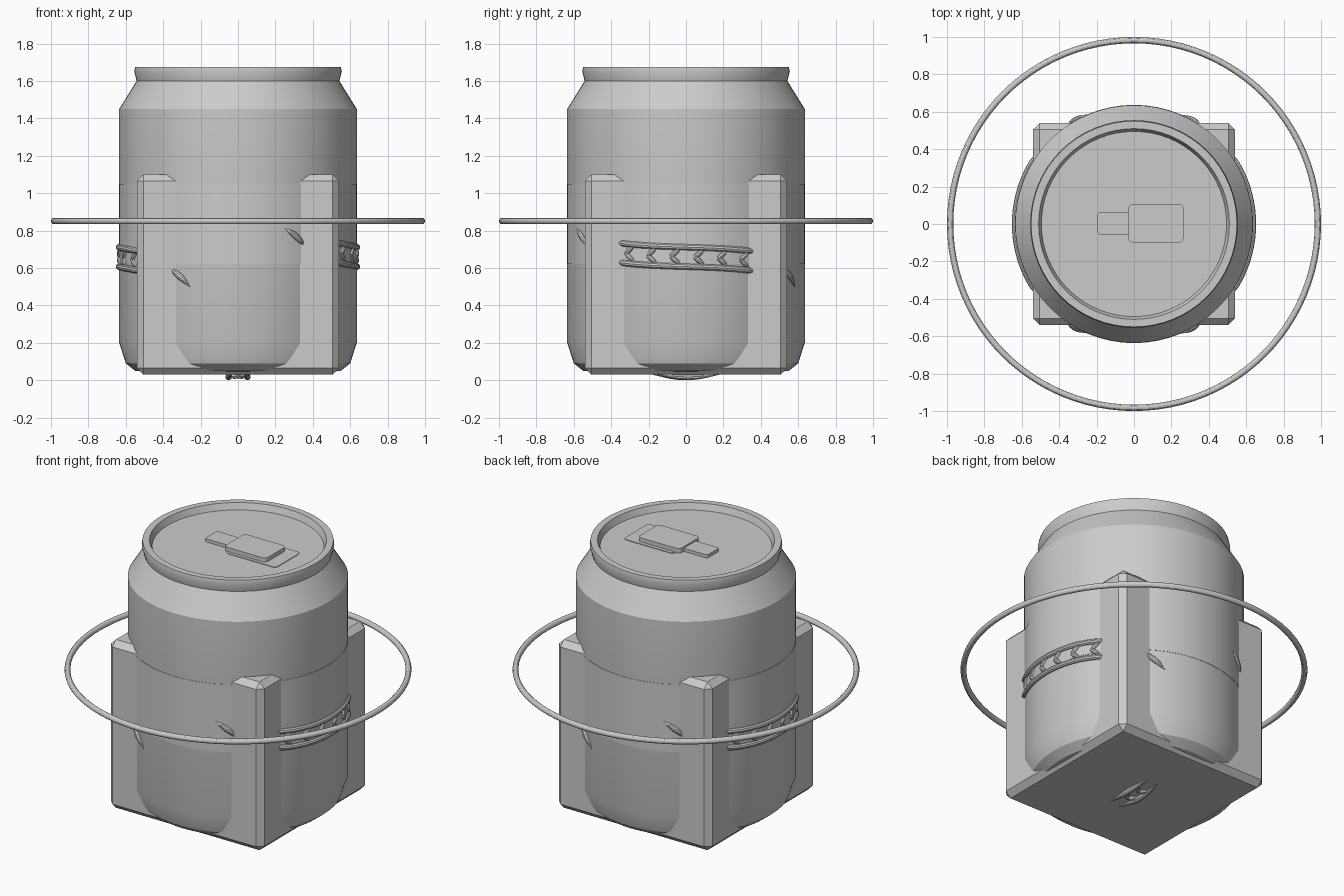
import bpy, bmesh
from math import sin, cos, pi, radians
from mathutils import Vector, Matrix

cube = bpy.data.objects.get("Cube")
if cube:
    bpy.data.objects.remove(cube, do_unlink=True)

grey = bpy.data.materials.new("plain grey")
grey.use_nodes = True
tone = (0.6, 0.6, 0.6, 1)
grey.diffuse_color = tone
grey.node_tree.nodes["Principled BSDF"].inputs["Base Color"].default_value = tone


def finish(name, bm, smooth=True):
    bmesh.ops.recalc_face_normals(bm, faces=bm.faces)
    mesh = bpy.data.meshes.new(name)
    bm.to_mesh(mesh)
    bm.free()
    mesh.materials.append(grey)
    ob = bpy.data.objects.new(name, mesh)
    bpy.context.collection.objects.link(ob)
    bpy.ops.object.select_all(action='DESELECT')
    ob.select_set(True)
    bpy.context.view_layer.objects.active = ob
    if smooth:
        bpy.ops.object.shade_smooth_by_angle(angle=radians(30))
    return ob


def lathe(name, profile, steps=64):
    bm = bmesh.new()
    verts = [bm.verts.new((r, 0, z)) for r, z in profile]
    edges = [bm.edges.new(pair) for pair in zip(verts, verts[1:])]
    bmesh.ops.spin(bm, geom=verts + edges, cent=(0, 0, 0), axis=(0, 0, 1),
                   angle=2 * pi, steps=steps, use_duplicate=False)
    bmesh.ops.remove_doubles(bm, verts=bm.verts, dist=0.0005)
    return finish(name, bm)


def box(name, low, high, bevel, edge_filter=None, smooth=False, segments=1):
    low, high = Vector(low), Vector(high)
    bm = bmesh.new()
    bmesh.ops.create_cube(bm, size=1)
    for v in bm.verts:
        v.co = (low + high) / 2 + v.co * (high - low)
    edges = [e for e in bm.edges if edge_filter is None or edge_filter(e)]
    bmesh.ops.bevel(bm, geom=edges, offset=bevel, segments=segments,
                    profile=0.5, affect='EDGES')
    return finish(name, bm, smooth)


def add_tube(bm, points, radii, sides=10):
    """Sweep a circle of varying radius along a path."""
    points = [Vector(p) for p in points]
    rings = []
    for i, p in enumerate(points):
        ahead = points[min(i + 1, len(points) - 1)]
        along = (ahead - points[max(i - 1, 0)]).normalized()
        helper = Vector((0, 0, 1)) if abs(along.z) < 0.9 else Vector((1, 0, 0))
        side = along.cross(helper).normalized()
        up = side.cross(along)
        rings.append([bm.verts.new(p + radii[i] * (side * cos(a) + up * sin(a)))
                      for a in (2 * pi * k / sides for k in range(sides))])
    for a, b in zip(rings, rings[1:]):
        for k in range(sides):
            n = (k + 1) % sides
            bm.faces.new((a[k], a[n], b[n], b[k]))
    bm.faces.new(rings[0])
    bm.faces.new(rings[-1])


def on_can(angle, z, r=0.636):
    return (r * cos(angle), r * sin(angle), z)


def taper(n, radius, floor=0.1):
    return [radius * max(floor, sin(pi * i / (n - 1))) for i in range(n)]


# Can body with tapered shoulder, rim and recessed lid
lid_z = 1.635
lathe("can_body", [(0, 0.06), (0.5, 0.045), (0.55, 0.05), (0.6, 0.09),
                   (0.635, 0.2), (0.635, 1.45), (0.542, 1.6), (0.555, 1.65),
                   (0.55, 1.675), (0.51, 1.675), (0.495, lid_z), (0, lid_z)])
lathe("label_band", [(0.634, 0.62), (0.637, 0.62), (0.637, 1.05), (0.634, 1.05)])

# Pull tab and opening plate on the lid
upright = lambda e: abs(e.verts[0].co.z - e.verts[1].co.z) > 0.001
box("opening_plate", (0, -0.12, lid_z - 0.01), (0.35, 0.13, lid_z + 0.004),
    0.02, upright, segments=3)
box("tab_plate", (-0.03, -0.1, lid_z - 0.01), (0.265, 0.108, lid_z + 0.03),
    0.025, upright, segments=3)
box("tab_tongue", (-0.195, -0.057, lid_z - 0.01), (-0.02, 0.065, lid_z + 0.02),
    0.015, upright, segments=3)

# Bevelled block around the can
box("corner_block", (-0.54, -0.54, 0.03), (0.54, 0.54, 1.1), 0.035)

# Large hoop
bm = bmesh.new()
hoop, count = [], 96
for i in range(count):
    a = 2 * pi * i / count
    hoop.append([bm.verts.new(on_can(a, 0.851 + 0.017 * sin(t), 0.983 + 0.017 * cos(t)))
                 for t in (2 * pi * k / 12 for k in range(12))])
for i in range(count):
    a, b = hoop[i], hoop[(i + 1) % count]
    for k in range(12):
        n = (k + 1) % 12
        bm.faces.new((a[k], a[n], b[n], b[k]))
finish("hoop", bm)


# Raised bands with chevrons, and slim marks, repeated at a half turn
def band_z(t):
    return 0.659 - 0.012 * t - 0.012 * t ** 3


spread = radians(35)
for turn, label in ((0, "left"), (pi, "right")):
    bm = bmesh.new()
    for lift in (-0.052, 0.052):
        ts = [i / 10 - 1 for i in range(21)]
        radii = [0.01] + [0.017] * 19 + [0.01]
        add_tube(bm, [on_can(turn + t * spread, band_z(t) + lift) for t in ts], radii)
    for i in range(6):
        t = -0.87 + i * 0.33
        for lift in (-0.042, 0.042):
            path = [on_can(turn + (t + 0.13 * s) * spread, band_z(t) + lift * s)
                    for s in (0, 0.33, 0.67, 1)]
            add_tube(bm, path, [0.01, 0.014, 0.012, 0.004], 8)
    finish(label + "_chevron_band", bm)

for turn, label in ((0, "front"), (pi, "back")):
    bm = bmesh.new()
    for x, z in ((-0.31, 0.55), (0.305, 0.76)):
        path = []
        for i in range(9):
            s = i / 4 - 1
            path.append(on_can(-pi / 2 + turn + (x + 0.06 * s) / 0.6,
                               z - 0.05 * s + 0.008 * (1 - s * s)))
        add_tube(bm, path, taper(9, 0.018))
    finish(label + "_slim_marks", bm)

# Small raised mark underneath
bm = bmesh.new()
for side in (-1, 1):
    path = []
    for i in range(11):
        s = i / 5 - 1
        path.append((side * (0.05 - 0.012 * s * s), 0.17 * s + 0.01 * side,
                     0.018 + 0.014 * s * s))
    add_tube(bm, path, taper(11, 0.018))
    for y in (-0.06, 0.04):
        add_tube(bm, [(0, y, 0.02), (side * 0.02, y + 0.02, 0.02),
                      (side * 0.045, y + 0.045, 0.024)], [0.01, 0.014, 0.004], 8)
finish("underside_mark", bm)
